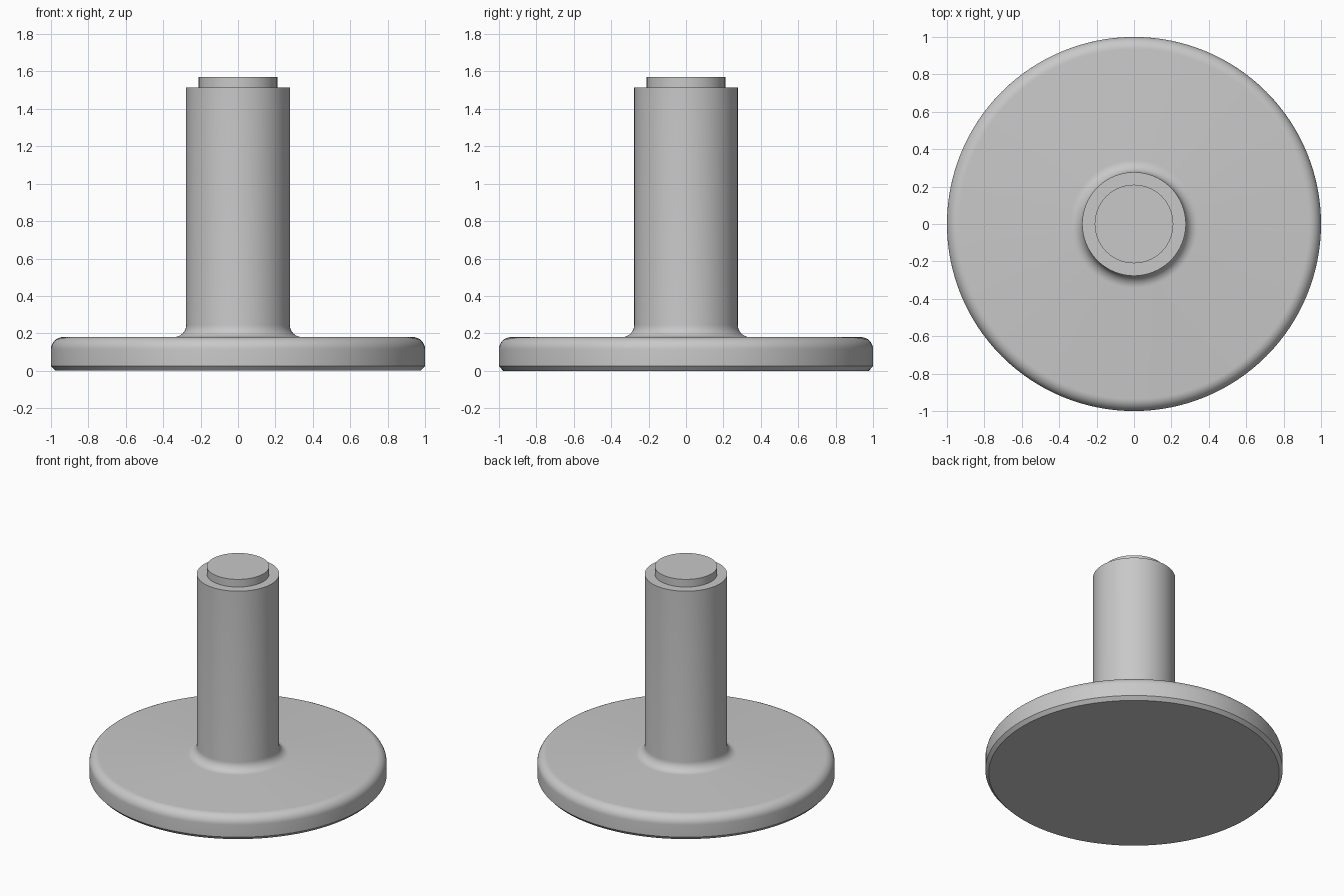
import bpy, bmesh, math

if "Cube" in bpy.data.objects:
    bpy.data.objects.remove(bpy.data.objects["Cube"])

SEGMENTS = 128

grey = bpy.data.materials.new("plain grey")
grey.diffuse_color = (0.58, 0.58, 0.58, 1)
grey.use_nodes = True
grey.node_tree.nodes["Principled BSDF"].inputs["Base Color"].default_value = grey.diffuse_color


def arc(cx, cz, r, start, end, steps=8):
    """Points (radius, height) on a quarter round, angles in degrees."""
    angles = [math.radians(start + (end - start) * i / steps) for i in range(steps + 1)]
    return [(cx + r * math.cos(a), cz + r * math.sin(a)) for a in angles]


def lathe(name, profile):
    """Turn a profile round z; both ends are closed with flat discs."""
    bm = bmesh.new()
    rings = []
    for r, z in profile:
        rings.append([bm.verts.new((r * math.cos(2 * math.pi * i / SEGMENTS),
                                    r * math.sin(2 * math.pi * i / SEGMENTS), z))
                      for i in range(SEGMENTS)])
    for low, high in zip(rings, rings[1:]):
        for i in range(SEGMENTS):
            j = (i + 1) % SEGMENTS
            bm.faces.new((low[i], low[j], high[j], high[i]))
    bm.faces.new(rings[0][::-1])
    bm.faces.new(rings[-1])
    mesh = bpy.data.meshes.new(name)
    bm.to_mesh(mesh)
    bm.free()
    mesh.materials.append(grey)
    obj = bpy.data.objects.new(name, mesh)
    bpy.context.collection.objects.link(obj)
    bpy.ops.object.select_all(action='DESELECT')
    obj.select_set(True)
    bpy.context.view_layer.objects.active = obj
    bpy.ops.object.shade_smooth_by_angle(angle=math.radians(30))
    return obj


profile = [(0.977, 0.0), (1.0, 0.025)]              # chamfered foot
profile += arc(0.935, 0.115, 0.065, 0, 90)          # rounded disc rim
profile += arc(0.342, 0.245, 0.065, 270, 180)       # fillet into the stem
profile += [(0.277, 1.513), (0.21, 1.513), (0.21, 1.57)]  # stem, shoulder, end boss
lathe("flanged_stem", profile)
